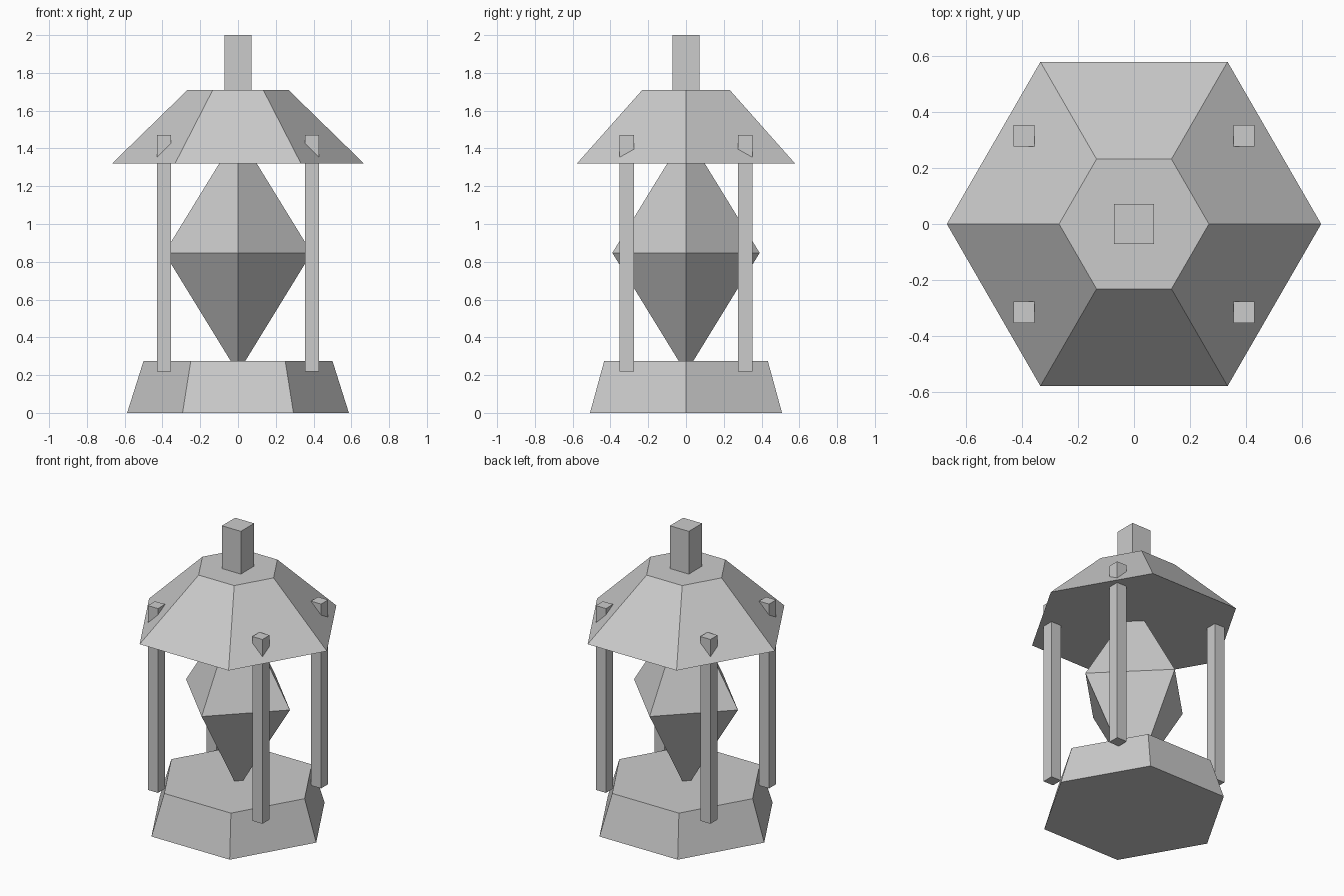
import bpy
import bmesh
import math

cube = bpy.data.objects.get("Cube")
if cube:
    bpy.data.objects.remove(cube, do_unlink=True)

# Single stone grey
stone = bpy.data.materials.new("stone_grey")
stone.use_nodes = True
GREY = (0.6, 0.6, 0.6, 1)
stone.diffuse_color = GREY
stone.node_tree.nodes["Principled BSDF"].inputs["Base Color"].default_value = GREY


def finish(name):
    obj = bpy.context.object
    obj.name = name
    obj.data.materials.clear()
    obj.data.materials.append(stone)


def frustum(name, sides, r_low, r_high, z_low, z_high):
    """Flat-faced tapered prism with corners on the x axis."""
    bpy.ops.mesh.primitive_cone_add(
        vertices=sides, radius1=r_low, radius2=r_high, depth=z_high - z_low,
        location=(0, 0, (z_low + z_high) / 2), rotation=(0, 0, math.pi / 2))
    finish(name)


def pillar(name, x, y, width, z_low, z_high):
    bpy.ops.mesh.primitive_cube_add(size=1, location=(x, y, (z_low + z_high) / 2))
    bpy.context.object.scale = (width, width, z_high - z_low)
    bpy.ops.object.transform_apply(location=False, rotation=False, scale=True)
    finish(name)


def octahedron(name, radius, half_height, z):
    """Double pyramid with its corners on the axes."""
    bm = bmesh.new()
    for s in (-1, 1):
        for point in ((s * radius, 0, 0), (0, s * radius, 0), (0, 0, s * half_height)):
            bm.verts.new(point)
    bmesh.ops.convex_hull(bm, input=bm.verts)
    bmesh.ops.recalc_face_normals(bm, faces=bm.faces)
    mesh = bpy.data.meshes.new(name)
    bm.to_mesh(mesh)
    bm.free()
    obj = bpy.data.objects.new(name, mesh)
    obj.location.z = z
    bpy.context.collection.objects.link(obj)
    bpy.context.view_layer.objects.active = obj
    finish(name)


# Hexagonal base and roof
frustum("base", 6, 0.587, 0.5, 0, 0.275)
frustum("roof", 6, 0.667, 0.267, 1.32, 1.71)

# Eight-faced crystal held between base and roof
octahedron("crystal", 0.39, 0.635, 0.847)

# Four posts that pierce the roof
for side, sx in (("right", -1), ("left", 1)):
    for end, sy in (("front", -1), ("back", 1)):
        pillar(f"{end}_{side}_post", sx * 0.392, sy * 0.314, 0.076, 0.22, 1.47)

# Square finial
pillar("finial", 0, 0, 0.142, 1.69, 2.0)
